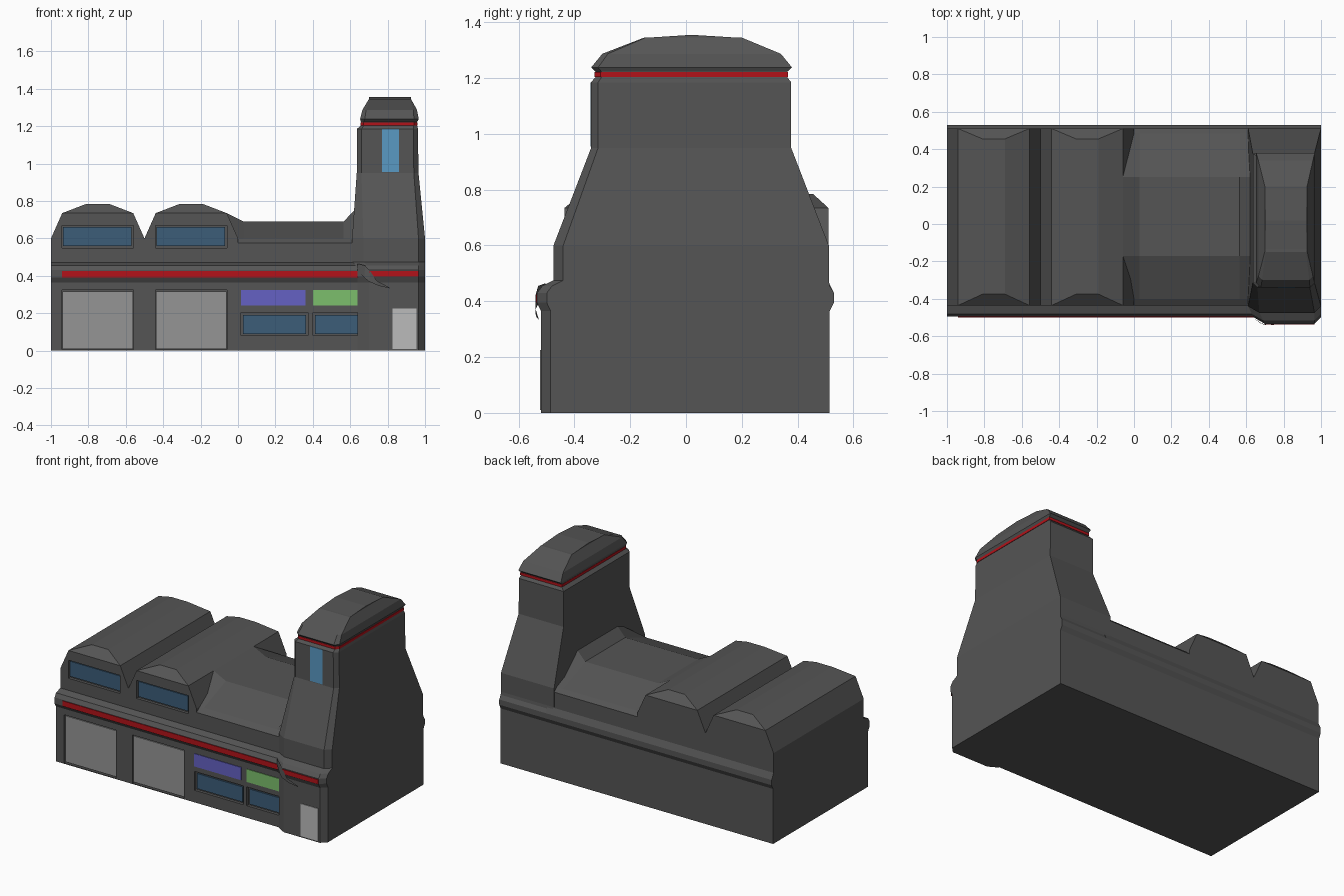
import bpy, bmesh

if "Cube" in bpy.data.objects:
    bpy.data.objects.remove(bpy.data.objects["Cube"])


def material(name, r, g, b):
    m = bpy.data.materials.new(name)
    m.diffuse_color = (r, g, b, 1)
    m.use_nodes = True
    m.node_tree.nodes["Principled BSDF"].inputs["Base Color"].default_value = m.diffuse_color
    return m


GREY = material("dark_grey", 0.09, 0.09, 0.09)
RED = material("red", 0.45, 0.006, 0.01)
DOOR = material("door_grey", 0.3, 0.3, 0.3)
PALE = material("pale_grey", 0.5, 0.5, 0.5)
GLASS = material("dark_glass", 0.045, 0.11, 0.19)
BLUE = material("light_glass", 0.10, 0.32, 0.55)
PURPLE = material("purple", 0.13, 0.12, 0.55)
GREEN = material("green", 0.2, 0.52, 0.15)


def loft(name, rings, mat=GREY, closed=True, caps=True):
    """Skin a list of equal-length point rings."""
    bm = bmesh.new()
    vs = [[bm.verts.new(p) for p in ring] for ring in rings]
    n = len(rings[0])
    for a, b in zip(vs, vs[1:]):
        for i in range(n if closed else n - 1):
            j = (i + 1) % n
            bm.faces.new((a[i], a[j], b[j], b[i]))
    if caps:
        bm.faces.new(vs[0])
        bm.faces.new(vs[-1])
    bmesh.ops.remove_doubles(bm, verts=bm.verts, dist=1e-5)
    bmesh.ops.recalc_face_normals(bm, faces=bm.faces)
    me = bpy.data.meshes.new(name)
    bm.to_mesh(me)
    bm.free()
    me.materials.append(mat)
    ob = bpy.data.objects.new(name, me)
    bpy.context.collection.objects.link(ob)
    return ob


def box(name, x0, x1, y0, y1, z0, z1, mat=GREY):
    return loft(name, [[(x0, y0, z), (x1, y0, z), (x1, y1, z), (x0, y1, z)]
                       for z in (z0, z1)], mat)


def recess(target, x0, x1, y, z0, z1, depth=0.02):
    """Cut a shallow rectangular opening into a front wall at y."""
    cutter = box("cutter", x0, x1, y - 0.1, y + depth, z0, z1)
    cutter.hide_render = True
    mod = target.modifiers.new("recess", 'BOOLEAN')
    mod.object, mod.operation, mod.solver = cutter, 'DIFFERENCE', 'EXACT'
    bpy.context.view_layer.objects.active = target
    bpy.ops.object.modifier_apply(modifier=mod.name)
    bpy.data.objects.remove(cutter)


# Main body: wall and ledge profile swept along x
profile = [(-.48, 0), (-.48, .365), (-.495, .39), (-.495, .43), (-.48, .455),
           (-.435, .47), (-.435, .5), (.51, .5), (.51, .47), (.53, .43),
           (.53, .395), (.515, .365), (.515, 0)]
body = loft("main_body", [[(x, y, z) for y, z in profile] for x in (-1, .66)])

# Two vaulted halls with hipped ends, each with garage door and high window
inner = [(-.25, .5), (-.25, .6), (-.19, .735), (-.06, .785),
         (.06, .785), (.19, .735), (.25, .6), (.25, .5)]
outer = [(-.25, .5), (-.25, .6), (-.19, .735), (-.19, .735),
         (.19, .735), (.19, .735), (.25, .6), (.25, .5)]
for side, cx in (("left", -.75), ("right", -.25)):
    hall = loft(side + "_hall", [[(cx + x, y, z) for x, z in sec] for y, sec in
                ((-.435, outer), (-.375, inner), (.455, inner), (.51, outer))])
    recess(hall, cx - .19, cx + .19, -.435, .55, .67)
    box(side + "_hall_window", cx - .185, cx + .18, -.424, -.41, .56, .66, GLASS)
    recess(body, cx - .19, cx + .19, -.48, .005, .325)
    box(side + "_garage_door", cx - .188, cx + .188, -.47, -.455, .01, .315, DOOR)

# Shop windows and sign panels
for side, x, col in (("left", .015, PURPLE), ("right", .4, GREEN)):
    recess(body, x, x + .36, -.48, .08, .205)
    box(side + "_shop_window", x + .012, x + .348, -.469, -.455, .09, .19, GLASS)
    box(side + "_sign_panel", x, x + .347, -.484, -.47, .24, .325, col)

# Low roof that blends up against the hall and the tower
loft("low_roof", [[(x, -.435, .5), (x, -.435, .575), (x, -.40, .6), (x, -.17, zc),
                   (x, .25, zc), (x, .485, .6), (x, .51, .575), (x, .51, .5)]
                  for x, zc in ((-.06, .735), (.03, .69), (.565, .69), (.64, .77))])


# Tower: rings with chamfered front corners
def ring(z, x0, x1, yf, yb, cl, cr, cy):
    return [(x0, yf + cy, z), (x0 + cl, yf, z), (x1 - cr, yf, z),
            (x1, yf + cy, z), (x1, yb, z), (x0, yb, z)]


loft("tower", [ring(*r) for r in (
    (0, .64, 1, -.52, .515, .06, .035, .035),
    (.365, .64, 1, -.52, .515, .06, .035, .035),
    (.395, .64, 1, -.534, .53, .06, .035, .035),
    (.43, .64, 1, -.534, .53, .06, .035, .035),
    (.455, .63, 1, -.515, .515, .06, .035, .035),
    (.475, .61, 1, -.475, .512, .06, .035, .035),
    (.6, .61, 1, -.475, .512, .06, .035, .035),
    (.95, .635, .965, -.34, .377, .025, .025, .025),
    (1.185, .635, .962, -.34, .377, .025, .025, .025),
    (1.203, .657, .958, -.325, .363, .015, .02, .022),
    (1.223, .657, .958, -.325, .363, .015, .02, .022),
    (1.238, .653, .966, -.34, .38, .025, .025, .025),
    (1.287, .665, .957, -.30, .34, .02, .02, .02),
    (1.345, .70, .925, -.15, .2, .005, .005, .005))])
# Shallow crown on the tower cap
loft("tower_crown", [[(x, -.15, 1.344), (x, .02, 1.355), (x, .2, 1.344)]
                     for x in (.70, .925)])
loft("tower_red_band", [ring(z, .655, .961, -.328, .366, .015, .02, .022)
                        for z in (1.204, 1.221)], RED)
box("tower_window", .77, .86, -.343, -.33, .955, 1.185, BLUE)
box("entrance_door", .825, .955, -.524, -.51, .01, .225, PALE)

# Red stripe along the ledge, and the curved fin where it meets the tower
box("ledge_stripe", -.94, .66, -.499, -.485, .39, .425, RED)
box("tower_stripe", .70, .965, -.538, -.52, .395, .425, RED)
loft("ledge_fin", [[(.64, -.503, .465), (.68, -.53, .455), (.71, -.54, .42),
                    (.74, -.54, .375), (.81, -.528, .337)],
                   [(.64, -.503, .425), (.675, -.53, .39), (.70, -.54, .37),
                    (.75, -.538, .347), (.81, -.528, .333)]],
     closed=False, caps=False)
